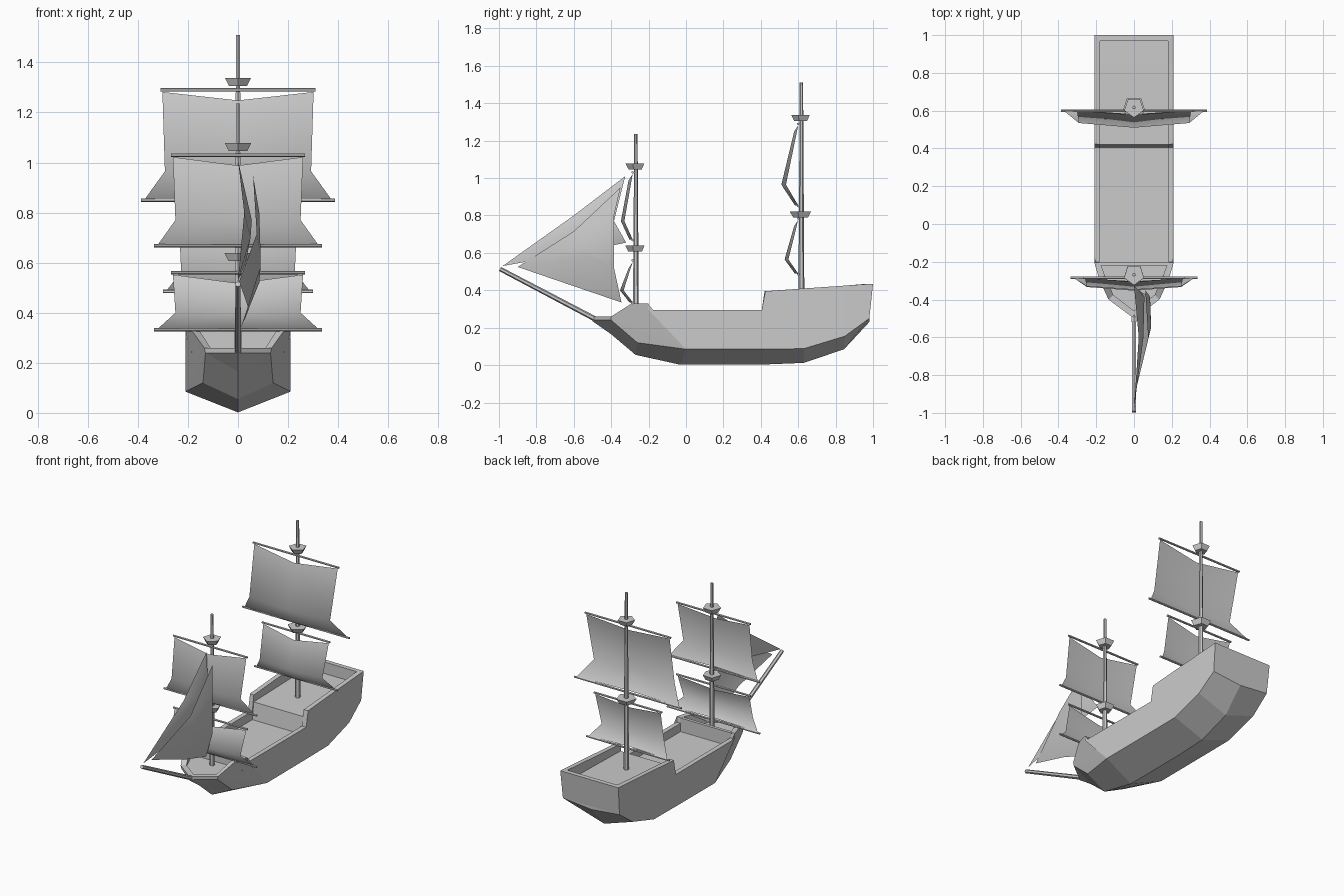
import bpy, bmesh
from mathutils import Vector

if "Cube" in bpy.data.objects:
    bpy.data.objects.remove(bpy.data.objects["Cube"])


def mesh_object(name, verts, faces, smooth=False):
    me = bpy.data.meshes.new(name)
    me.from_pydata(verts, [], faces)
    bm = bmesh.new()
    bm.from_mesh(me)
    bmesh.ops.recalc_face_normals(bm, faces=bm.faces)
    for f in bm.faces:
        f.smooth = smooth
    bm.to_mesh(me)
    bm.free()
    ob = bpy.data.objects.new(name, me)
    bpy.context.collection.objects.link(ob)
    return ob


def mirror_x(ob):
    m = ob.modifiers.new("mirror", 'MIRROR')
    m.use_clip = True
    m.merge_threshold = 0.0005


def spar(name, a, b, r1, r2, sides=6):
    a, b = Vector(a), Vector(b)
    bpy.ops.mesh.primitive_cone_add(vertices=sides, radius1=r1, radius2=r2,
                                    depth=(b - a).length, location=(a + b) / 2)
    ob = bpy.context.object
    ob.name = name
    ob.rotation_euler = (b - a).to_track_quat('Z', 'Y').to_euler()
    return ob


def grid(name, rows):
    # loft rows of points, merging coincident ones and skipping degenerate faces
    index, verts, faces = {}, [], []

    def vid(p):
        key = tuple(round(c, 4) for c in p)
        if key not in index:
            index[key] = len(verts)
            verts.append(key)
        return index[key]
    for r0, r1 in zip(rows, rows[1:]):
        for k in range(len(r0) - 1):
            f = list(dict.fromkeys(vid(p) for p in (r0[k], r0[k + 1], r1[k + 1], r1[k])))
            if len(f) > 2:
                faces.append(f)
    return verts, faces


# Hull stations: keel y,z / chine x,y,z / rail x,y,z / inner rail x,y / deck z
stations = [
    (-.50, .235, 0, -.50, .24, 0, -.50, .26, 0, -.46, .25),
    (-.40, .165, .13, -.40, .24, .135, -.40, .26, .11, -.375, .25),
    (-.27, .055, .14, -.26, .12, .185, -.29, .33, .155, -.27, .25),
    (-.03, .002, .21, 0, .085, .21, -.205, .33, .18, -.205, .25),
    (-.03, .002, .21, 0, .085, .21, -.20, .295, .18, -.20, .24),
    (.41, .003, .21, .41, .086, .21, .405, .295, .18, .405, .24),
    (.41, .003, .21, .41, .086, .21, .425, .395, .18, .42, .35),
    (.63, .012, .21, .63, .088, .21, .63, .41, .18, .63, .355),
    (.845, .085, .21, .85, .155, .21, .85, .425, .18, .85, .36),
    (.98, .23, .205, .98, .25, .21, 1.0, .435, .18, .97, .36),
    (.98, .23, 0, .98, .25, 0, 1.0, .435, 0, .97, .36),
]
rows = []
for i, (ky, kz, cx, cy, cz, rx, ry, rz, ix, iy, dz) in enumerate(stations):
    chine = Vector((cx, cy, cz))
    side = chine
    if i == 2:  # knuckle line running from the bow to the chine
        side = (Vector(stations[1][2:5]) + Vector(stations[3][2:5])) / 2
    rows.append([(0, ky, kz), chine, side, (rx, ry, rz), (ix, iy, rz),
                 (ix, iy, dz), (0, iy, dz)])
mirror_x(mesh_object("hull", *grid("hull", rows)))

# Cross wall behind the fore deck
bpy.ops.mesh.primitive_cube_add(size=1, location=(0, -.21, .285))
wall = bpy.context.object
wall.name = "fore_deck_wall"
wall.scale = (.37, .02, .088)

# Masts and bowsprit
MAIN, FORE = .617, -.268
spar("main_mast", (0, MAIN, .34), (0, MAIN, 1.51), .016, .009)
spar("fore_mast", (0, FORE, .24), (0, FORE, 1.235), .016, .009)
spar("bowsprit", (0, -.45, .228), (0, -.994, .514), .014, .012)

# Five-sided lookout platforms
for name, y, z, r in (("main_lower", MAIN, .79, .063), ("main_upper", MAIN, 1.305, .054),
                      ("fore_lower", FORE, .607, .057), ("fore_upper", FORE, 1.047, .056)):
    spar(name + "_platform", (0, y, z), (0, y, z + .032), r * .7, r, 5)


# Square sails with upper and lower yards
def square_sail(name, y, z_top, z_mid, z_low, w_top, w_low, belly):
    yy = y - .017
    rows = [[(0, yy - .022, z_top - .042), (w_top - .008, yy, z_top - .008)],
            [(0, y - belly, z_mid), (w_top - .018, y - belly * .77, z_mid)],
            [(0, yy - .018, z_low + .004), (w_low - .015, yy, z_low + .004)]]
    sail = mesh_object(name + "_sail", *grid(name, rows), smooth=True)
    mirror_x(sail)
    for part, z, w in (("top", z_top, w_top), ("bottom", z_low, w_low)):
        spar(f"{name}_{part}_yard", (-w, yy, z), (w, yy, z), .007, .007)


square_sail("main_upper", MAIN, 1.29, .965, .85, .31, .387, .107)
square_sail("main_lower", MAIN, .785, .565, .485, .245, .30, .09)
square_sail("fore_upper", FORE, 1.03, .77, .668, .268, .335, .08)
square_sail("fore_lower", FORE, .56, .40, .332, .268, .335, .085)

# Triangular head sails: rows run from luff to foot, fanning out of the tip
tip = (0, -.98, .53)
outer = [[tip, (.025, -.60, .80), (0, -.325, 1.01)],
         [tip, (.05, -.60, .70), (.055, -.385, .77)],
         [tip, (.03, -.62, .595), (.01, -.32, .655)]]
tip = (.005, -.90, .525)
inner = [[tip, (.075, -.60, .715), (.06, -.35, .95)],
         [tip, (.09, -.55, .64), (.085, -.385, .80)],
         [tip, (.09, -.52, .58), (.085, -.385, .52)],
         [tip, (.04, -.60, .422), (.01, -.345, .335)]]
for name, rows in (("outer_head_sail", outer), ("inner_head_sail", inner)):
    mesh_object(name, *grid(name, rows), smooth=True)
